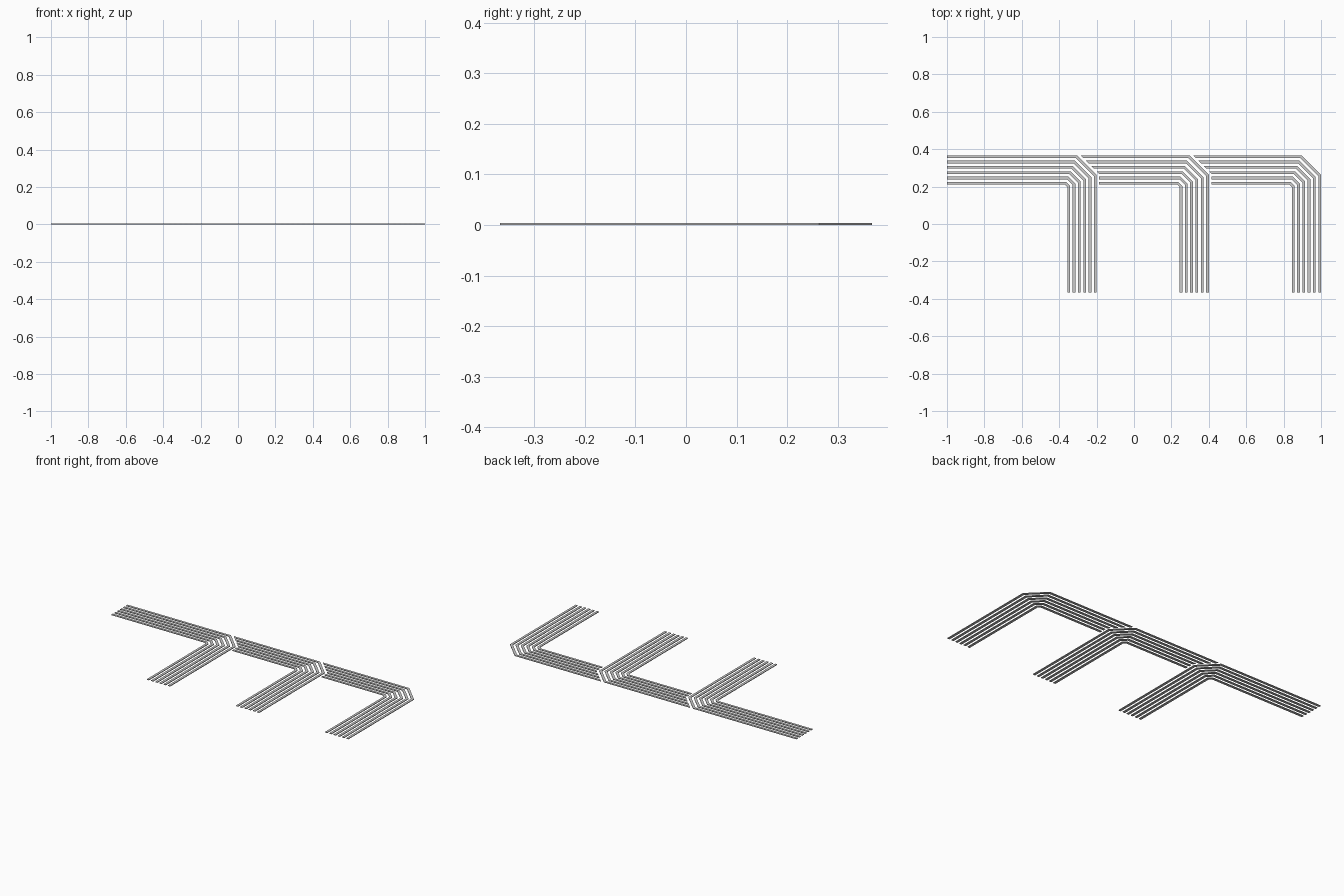
import bpy
import bmesh
import math

if "Cube" in bpy.data.objects:
    bpy.data.objects.remove(bpy.data.objects["Cube"])

TOP, BOTTOM = 0.367, -0.367    # y extents
WIDTH, PITCH = 0.0145, 0.0284  # strip width and spacing
GAP = PITCH - WIDTH
LEG = 0.104                    # corner cut of the outermost edge
THICK = 0.004
SHRINK = 2 - math.sqrt(2)      # corner cut lost per unit of inward offset


def elbow(right, d):
    """Bend points of the path offset inward by d from the outer edge."""
    leg = LEG - d * SHRINK
    x, y = right - d, TOP - d
    return [(x - leg, y), (x, y - leg), (x, BOTTOM)]


def start_edge(prev_right, y0, y1):
    """Left end of a strip: straight, or following the previous bend."""
    if prev_right is None:
        return [(-1, y0), (-1, y1)]
    (dx, dy), (vx, vy), _ = elbow(prev_right, -GAP)
    pts = [(min(vx, dx + dy - y0), y0)]
    if y0 < vy < y1:
        pts.append((vx, vy))
    pts.append((min(vx, dx + dy - y1), y1))
    return pts


def strip(name, right, prev_right, d):
    outline = start_edge(prev_right, TOP - d - WIDTH, TOP - d)
    outline += elbow(right, d) + elbow(right, d + WIDTH)[::-1]
    bm = bmesh.new()
    face = bm.faces.new([bm.verts.new((x, y, 0)) for x, y in outline])
    ext = bmesh.ops.extrude_face_region(bm, geom=[face], use_keep_orig=True)
    for g in ext["geom"]:
        if isinstance(g, bmesh.types.BMVert):
            g.co.z = THICK
    bmesh.ops.recalc_face_normals(bm, faces=bm.faces[:])
    mesh = bpy.data.meshes.new(name)
    bm.to_mesh(mesh)
    bm.free()
    bpy.context.collection.objects.link(bpy.data.objects.new(name, mesh))


# Three bundles of six parallel strips, each tucked behind the previous bend
prev = None
for b, right in enumerate((-0.2, 0.4, 1.0)):
    for i in range(6):
        strip(f"bundle_{b + 1}_strip_{i + 1}", right, prev, i * PITCH)
    prev = right
